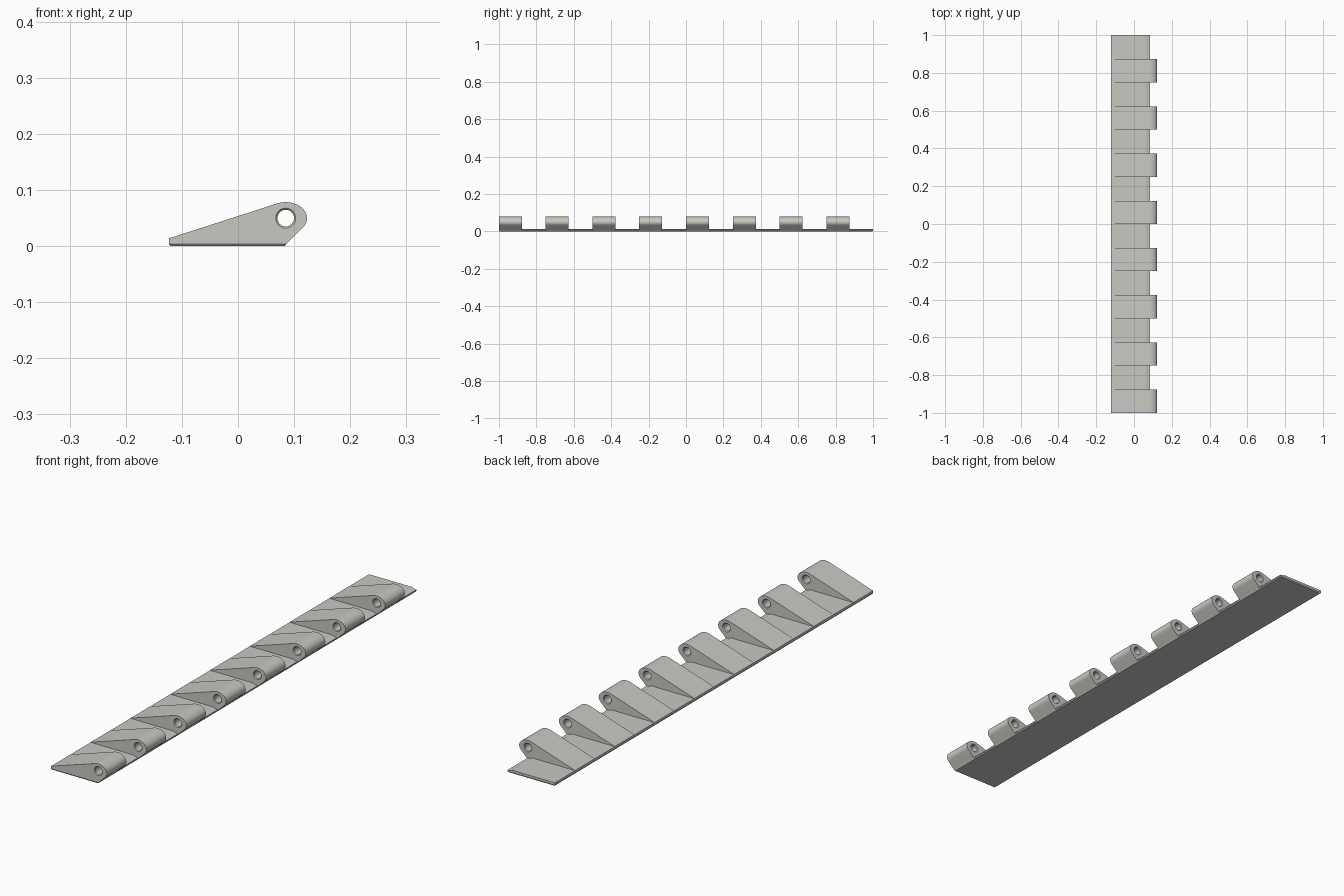
import bpy, bmesh, math

if "Cube" in bpy.data.objects:
    bpy.data.objects.remove(bpy.data.objects["Cube"])

PIN_X, PIN_Z = 0.085, 0.05      # hinge axis
BEVEL = 0.004                   # bottom edge chamfer of the plate
PLATE_TOP = 0.0135

gray = bpy.data.materials.new("warm light gray")
gray.diffuse_color = (0.58, 0.58, 0.545, 1)
gray.use_nodes = True
gray.node_tree.nodes["Principled BSDF"].inputs["Base Color"].default_value = gray.diffuse_color


def finish(bm, name):
    bmesh.ops.recalc_face_normals(bm, faces=bm.faces)
    mesh = bpy.data.meshes.new(name)
    bm.to_mesh(mesh)
    bm.free()
    mesh.materials.append(gray)
    obj = bpy.data.objects.new(name, mesh)
    bpy.context.collection.objects.link(obj)
    bpy.ops.object.select_all(action='DESELECT')
    obj.select_set(True)
    bpy.context.view_layer.objects.active = obj
    bpy.ops.object.shade_smooth_by_angle(angle=math.radians(25))
    return obj


def ring(bm, points, y):
    return [bm.verts.new((x, y, z)) for x, z in points]


def bridge(bm, a, b):
    n = len(a)
    for i in range(n):
        j = (i + 1) % n
        bm.faces.new((a[i], a[j], b[j], b[i]))


def cap(bm, outer, inner):
    """Fill the flat area between an outline and a hole."""
    edges = []
    for loop in (outer, inner):
        for i, v in enumerate(loop):
            w = loop[(i + 1) % len(loop)]
            edges.append(bm.edges.get((v, w)) or bm.edges.new((v, w)))
    bmesh.ops.triangle_fill(bm, use_beauty=True, edges=edges)


def ellipse(rx, rz, start, end, steps):
    pts = []
    for i in range(steps + 1):
        t = math.radians(start + (end - start) * i / steps)
        pts.append((PIN_X + rx * math.cos(t), PIN_Z + rz * math.sin(t)))
    return pts


# Base plate: long strip with a hollowed hinge edge and chamfered underside
clearance = 0.0416
upper = [(-0.123, BEVEL), (-0.123, PLATE_TOP)]
upper += ellipse(clearance, clearance, 241.3, 270, 8)
upper += [(0.086, 0.0084), (0.086, BEVEL)]
full = upper + [(0.083, 0), (-0.120, 0)]
lifted = upper + [(0.083, BEVEL - 0.0001), (-0.120, BEVEL - 0.0001)]
bm = bmesh.new()
rings = [ring(bm, p, y) for p, y in
         ((lifted, -1), (full, -0.997), (full, 0.997), (lifted, 1))]
for a, b in zip(rings, rings[1:]):
    bridge(bm, a, b)
bm.faces.new(rings[0])
bm.faces.new(rings[-1])
finish(bm, "base_plate")

# Knuckles: tapered wedges with a rounded nose and a countersunk pin hole
COUNT, PITCH, WIDTH, SINK = 8, 0.25, 0.123, 0.003
outline = [(-0.123, BEVEL), (-0.123, PLATE_TOP + 0.0005)]
outline += ellipse(0.038, 0.0285, 113, -38.6, 24)
outline += [(0.086, BEVEL)]
wide = ellipse(0.0178, 0.0178, 0, 360, 32)[:-1]
narrow = ellipse(0.0148, 0.0148, 0, 360, 32)[:-1]

for k in range(COUNT):
    y0 = -1 + PITCH * k
    y1 = y0 + WIDTH
    bm = bmesh.new()
    front, back = ring(bm, outline, y0), ring(bm, outline, y1)
    bridge(bm, front, back)
    hole = [ring(bm, p, y) for p, y in
            ((wide, y0), (narrow, y0 + SINK), (narrow, y1 - SINK), (wide, y1))]
    for a, b in zip(hole, hole[1:]):
        bridge(bm, a, b)
    cap(bm, front, hole[0])
    cap(bm, back, hole[-1])
    finish(bm, f"knuckle_{k + 1}")
